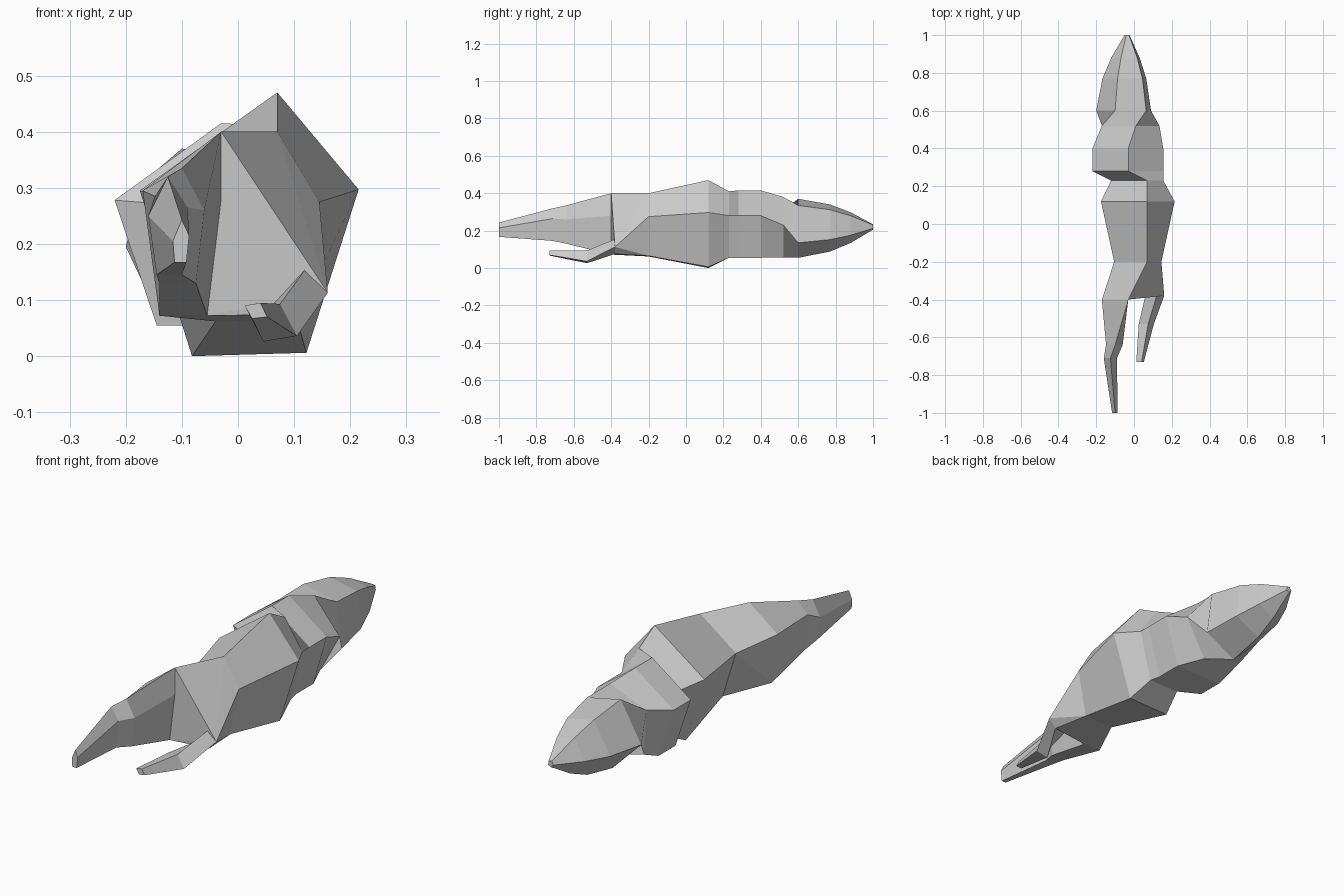
import bpy, bmesh
from mathutils import Vector

if "Cube" in bpy.data.objects:
    bpy.data.objects.remove(bpy.data.objects["Cube"])


def ring(y, *xz):
    """Cross-section at depth y, points in (x, z), clockwise from the top."""
    return [Vector((x, y, z)) for x, z in xz]


def scaled(src, y, s, cx=-0.035, cz=0.22):
    return [Vector((cx + (p.x - cx) * s, y, cz + (p.z - cz) * s)) for p in src]


def finish(bm, name):
    bmesh.ops.recalc_face_normals(bm, faces=bm.faces[:])
    me = bpy.data.meshes.new(name)
    bm.to_mesh(me)
    bm.free()
    ob = bpy.data.objects.new(name, me)
    bpy.context.collection.objects.link(ob)
    return ob


def loft(name, rings, cap_end=False):
    bm = bmesh.new()
    loops = [[bm.verts.new(p) for p in r] for r in rings]
    n = len(rings[0])
    for a, b in zip(loops, loops[1:]):
        for i in range(n):
            j = (i + 1) % n
            bm.faces.new((a[i], a[j], b[j], b[i]))
    if cap_end:
        bm.faces.new(loops[-1])
    # outward winding for open tubes: rings run clockwise seen from the front
    ob = finish(bm, name)
    return ob


def bridge_hull(name, rings):
    """Convex block joining several rings, left open where each ring attaches."""
    bm = bmesh.new()
    owner = {}
    for k, r in enumerate(rings):
        for p in r:
            owner[bm.verts.new(p)] = k
    bmesh.ops.convex_hull(bm, input=bm.verts[:])
    inner = [f for f in bm.faces if len({owner[v] for v in f.verts}) == 1
             and max(v.co.y for v in f.verts) - min(v.co.y for v in f.verts) < 0.005]
    bmesh.ops.delete(bm, geom=inner, context='FACES')
    return finish(bm, name)


# Tapered rear tip
tip = ring(0.60, (-0.10, 0.37), (0.065, 0.335), (0.09, 0.135), (-0.06, 0.055), (-0.20, 0.195))
loft("rear_tip", [tip, scaled(tip, 0.77, 0.80), scaled(tip, 0.88, 0.52), scaled(tip, 1.0, 0.09)], True)

# Collar joint, twisting into the tip
collar = ring(0.28, (-0.03, 0.415), (0.155, 0.28), (0.09, 0.055), (-0.145, 0.055), (-0.22, 0.278))
neck = ring(0.52, (0.01, 0.38), (0.135, 0.23), (0.04, 0.057), (-0.16, 0.11), (-0.17, 0.31))
tip_from_top = tip[1:] + tip[:1]
loft("collar", [collar, scaled(collar, 0.40, 1.0), neck, tip_from_top])

# Main body
wrist = ring(0.23, (0.07, 0.41), (0.155, 0.28), (0.10, 0.055), (-0.05, 0.055), (-0.12, 0.27))
bulge = ring(0.12, (0.07, 0.47), (0.215, 0.297), (0.122, 0.006), (-0.082, 0.0), (-0.175, 0.295))
waist = ring(-0.20, (0.07, 0.40), (0.145, 0.275), (0.105, 0.065), (-0.04, 0.062), (-0.105, 0.27))
loft("body", [collar, wrist, bulge, waist])

# Palm, splitting into two pincers
big0 = ring(-0.40, (-0.03, 0.40), (-0.03, 0.28), (-0.055, 0.072), (-0.14, 0.072), (-0.17, 0.295))
small0 = ring(-0.38, (0.12, 0.155), (0.16, 0.113), (0.125, 0.075), (0.06, 0.09))
bridge_hull("palm", [waist, big0, small0])

# Large pincer
loft("large_pincer", [
    big0,
    ring(-0.64, (-0.10, 0.335), (-0.06, 0.26), (-0.075, 0.13), (-0.14, 0.13), (-0.148, 0.285)),
    ring(-0.71, (-0.125, 0.32), (-0.09, 0.265), (-0.10, 0.145), (-0.145, 0.145), (-0.16, 0.25)),
    ring(-1.0, (-0.10, 0.243), (-0.087, 0.215), (-0.092, 0.167), (-0.113, 0.167), (-0.116, 0.205))], True)

# Small pincer
loft("small_pincer", [
    small0,
    ring(-0.53, (0.075, 0.093), (0.105, 0.036), (0.045, 0.026), (0.025, 0.085)),
    ring(-0.73, (0.04, 0.095), (0.052, 0.07), (0.025, 0.067), (0.012, 0.09))], True)
